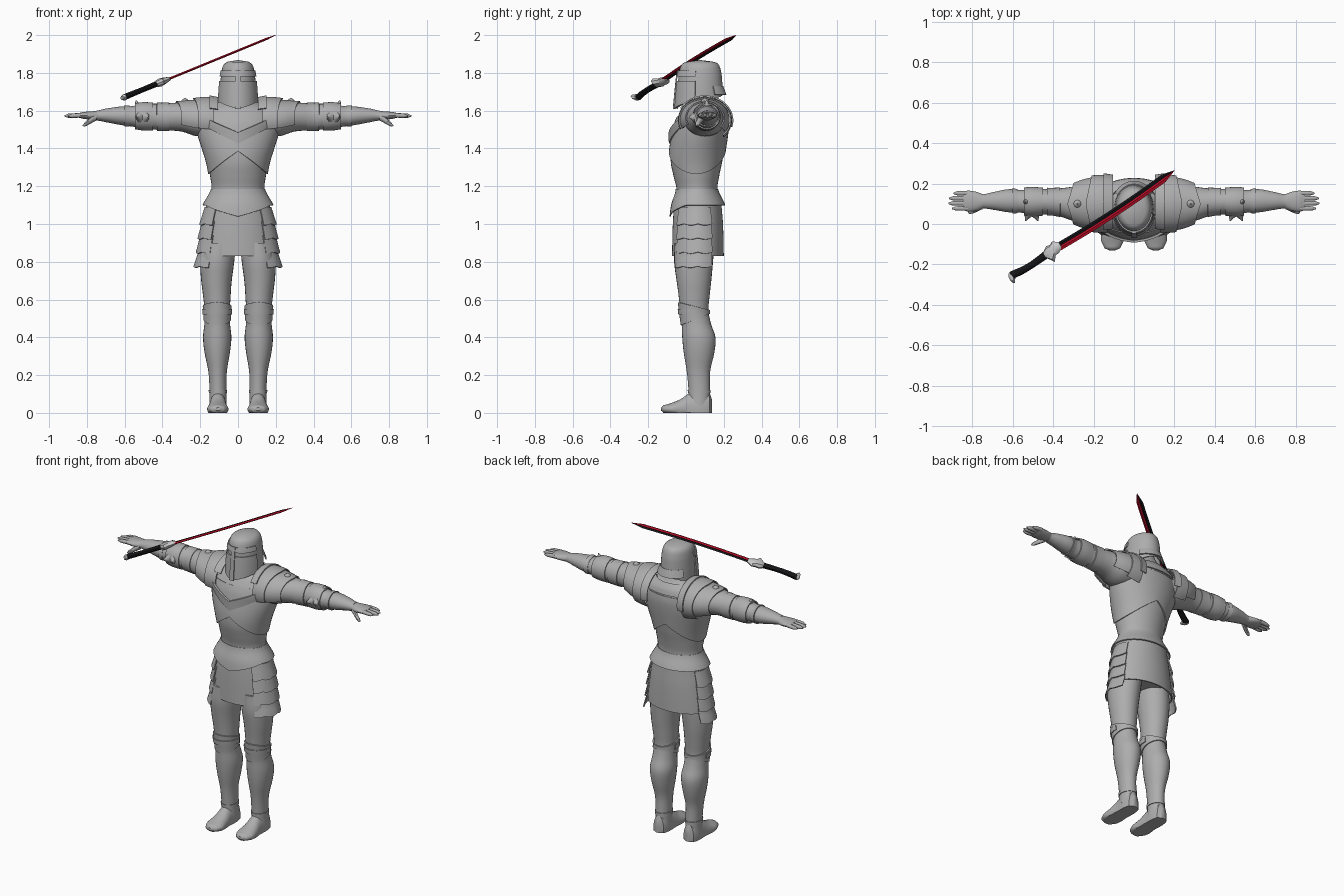
import bpy, bmesh
from math import sin, cos, pi, radians
from mathutils import Vector as V

cube = bpy.data.objects.get("Cube")
if cube:
    bpy.data.objects.remove(cube)


def material(name, r, g, b):
    m = bpy.data.materials.new(name)
    m.use_nodes = True
    m.diffuse_color = (r, g, b, 1)
    m.node_tree.nodes["Principled BSDF"].inputs["Base Color"].default_value = (r, g, b, 1)
    return m


STEEL = material("steel grey", .42, .42, .42)
PALE = material("pale metal", .58, .58, .58)
BLACK = material("black", .008, .008, .01)
RED = material("red", .55, .004, .02)

# Frames: origin, length direction, section directions, sign of the section's zero angle
O, X, Y, Z = V((0, 0, 0)), V((1, 0, 0)), V((0, 1, 0)), V((0, 0, 1))
UP, ARM, FOOT = (O, Z, X, Y, -1), (O, X, Y, Z, 1), (O, Y, X, Z, 1)


def sample(rows, key):
    """Smoothly interpolated section (centre 1, centre 2, radius 1, radius 2) at a key."""
    key = min(max(key, rows[0][0]), rows[-1][0])
    i = 0
    while i < len(rows) - 2 and key > rows[i + 1][0]:
        i += 1
    t = (key - rows[i][0]) / (rows[i + 1][0] - rows[i][0])
    p, a, b, q = rows[max(i - 1, 0)], rows[i], rows[i + 1], rows[min(i + 2, len(rows) - 1)]
    return [.5 * (2 * a[k] + (b[k] - p[k]) * t + (2 * p[k] - 5 * a[k] + 4 * b[k] - q[k]) * t * t
                  + (3 * a[k] - p[k] - 3 * b[k] + q[k]) * t ** 3) for k in range(1, 5)]


def surf(rows, frame, a, key, off=0):
    o, d, w, n, k = frame
    c1, c2, r1, r2 = sample(rows, key)
    return (o + d * key + w * (c1 + (max(r1, 0) + off) * sin(a))
            + n * (c2 + k * (max(r2, 0) + off) * cos(a)))


def sheet(name, f, nu, nv, mat, thick=0, cap=False, side=1, floor=False):
    bm = bmesh.new()
    grid = []
    for j in range(nv + 1):
        row = []
        for i in range(nu + 1):
            p = f(i / nu, j / nv)
            p.x *= side
            if floor:
                p.z = max(p.z, 0)
            row.append(bm.verts.new(p))
        grid.append(row)
    for j in range(nv):
        for i in range(nu):
            bm.faces.new((grid[j][i], grid[j][i + 1], grid[j + 1][i + 1], grid[j + 1][i]))
    bmesh.ops.remove_doubles(bm, verts=bm.verts[:], dist=.0002)
    if cap:
        bmesh.ops.holes_fill(bm, edges=[e for e in bm.edges if e.is_boundary], sides=0)
    bmesh.ops.recalc_face_normals(bm, faces=bm.faces[:])
    if thick:
        bmesh.ops.solidify(bm, geom=bm.faces[:], thickness=thick)
        bmesh.ops.recalc_face_normals(bm, faces=bm.faces[:])
    me = bpy.data.meshes.new(name)
    bm.to_mesh(me)
    bm.free()
    me.materials.append(mat)
    me.shade_smooth()
    me.set_sharp_from_angle(angle=radians(40))
    ob = bpy.data.objects.new(name, me)
    bpy.context.scene.collection.objects.link(ob)
    return ob


def loft(name, rows, frame=UP, mat=STEEL, side=1, nu=28, step=4, floor=False):
    def f(u, v):
        t = v * (len(rows) - 1)
        i = min(int(t), len(rows) - 2)
        key = rows[i][0] + (rows[i + 1][0] - rows[i][0]) * (t - i)
        return surf(rows, frame, 2 * pi * u, key)
    return sheet(name, f, nu, step * (len(rows) - 1), mat, 0, True, side, floor)


def plate(name, rows, a0, a1, lo, hi, off0, off1, frame=UP, side=1, thick=.007, nu=32, nv=8):
    """Armour plate lying over a lofted section, from edge lo(angle) to edge hi(angle)."""
    def edge(e, a):
        return e(a) if callable(e) else e

    def f(u, v):
        a = a0 + (a1 - a0) * u
        key = edge(lo, a) * (1 - v) + edge(hi, a) * v
        return surf(rows, frame, radians(a), key, off0 + (off1 - off0) * v)
    return sheet(name, f, nu, nv, STEEL, thick, False, side)


# Torso and neck
TORSO = [(.86, 0, .05, .165, .11), (1, 0, .06, .172, .12), (1.1, 0, .06, .162, .122),
         (1.18, 0, .058, .14, .108), (1.25, 0, .055, .147, .12), (1.32, 0, .055, .16, .135),
         (1.4, 0, .062, .185, .142), (1.48, 0, .075, .21, .142), (1.55, 0, .085, .215, .137),
         (1.61, 0, .095, .18, .112), (1.65, 0, .1, .1, .078), (1.72, 0, .09, .06, .06)]
loft("torso", TORSO, nu=40)
plate("chest_plate", TORSO, -180, 180, lambda a: 1.385 - .12 * abs(sin(radians(a))), 1.57,
      .009, .005, nu=48)
plate("collar_band", TORSO, -88, 88, lambda a: 1.425 + .17 * abs(a) / 88,
      lambda a: 1.485 + .15 * abs(a) / 88, .014, .026, thick=.012, nu=40)
plate("back_collar", TORSO, 110, 250, 1.58, 1.645, .01, .012)
plate("waist_guard", TORSO, -180, 180, lambda a: 1.1 - .06 * max(0, 1 - abs(a) / 65), 1.185,
      .026, .004, nu=48)

# Skirt with layered side plates
SKIRT = [(.76, 0, .06, .217, .137), (.83, 0, .063, .205, .137), (1, 0, .063, .185, .133),
         (1.12, 0, .062, .166, .125)]
plate("skirt", SKIRT, -180, 180, .83, 1.12, 0, 0, nu=48)
for side, tag in ((1, "left"), (-1, "right")):
    for i in range(4):
        z = 1.09 - .075 * i
        plate(f"{tag}_hip_plate_{i + 1}", SKIRT, 42, 120,
              lambda a: z - .088 - .008 * abs(sin(radians(a * 6))), z, .02, .007, side=side)

# Helmet: bucket with pointed face, visor and eye slit
HELM = [(1.6, 0, .075, .098, .125), (1.7, 0, .075, .096, .12), (1.79, 0, .075, .09, .114),
        (1.835, 0, .075, .081, .103), (1.858, 0, .075, .06, .08), (1.868, 0, .075, 0, 0)]


def helm_bottom(a):
    return 1.608 + .035 * min(abs(a) / 60, 1) + .045 * max(0, (abs(a) - 90) / 90)


plate("helmet", HELM, -180, 180, helm_bottom, 1.868, 0, 0, nu=48, nv=24, thick=.005)
plate("helmet_face", HELM, -78, 78, helm_bottom, 1.758, .012, .009)
plate("helmet_brow", HELM, -78, 78, 1.782, 1.812, .009, .007, nv=3)
plate("helmet_nose_ridge", HELM, -7, 7, 1.61, 1.815, .02, .012, nu=4)
plate("helmet_neck_guard", HELM, 125, 235, 1.685, 1.73, .018, .004)

# Limb sections
LEG = [(.04, .106, .07, .046, .056), (.12, .106, .07, .045, .057), (.22, .108, .066, .049, .062),
       (.32, .11, .069, .067, .081), (.4, .11, .068, .075, .088), (.47, .11, .055, .068, .078),
       (.54, .11, .044, .067, .075), (.62, .112, .043, .073, .082), (.7, .114, .042, .081, .092),
       (.8, .11, .04, .09, .103), (.9, .1, .045, .088, .105)]
SHOE = [(-.132, .107, .02, .012, .008), (-.12, .107, .02, .038, .02), (-.08, .107, .02, .056, .032),
        (-.03, .107, .02, .052, .052), (.02, .106, .02, .046, .085), (.08, .106, .02, .046, .095),
        (.125, .106, .02, .036, .085), (.138, .106, .02, .012, .05)]
LIMB = [(.1, .1, 1.55, .1, .085), (.22, .1, 1.555, .11, .09), (.3, .1, 1.567, .085, .077),
        (.4, .11, 1.567, .064, .07), (.5, .11, 1.57, .064, .066), (.56, .112, 1.57, .056, .054),
        (.62, .115, 1.573, .057, .049), (.7, .114, 1.575, .043, .036), (.75, .112, 1.574, .034, .026)]
SHOULDER = [(.1, .1, 1.545, .132, .115), (.17, .1, 1.55, .132, .113), (.24, .1, 1.555, .122, .1),
            (.33, .1, 1.566, .092, .083)]
PALM = [(.74, .112, 1.574, .034, .025), (.78, .112, 1.574, .047, .022),
        (.82, .113, 1.575, .052, .018), (.845, .114, 1.575, .046, .012)]

for side, tag in ((1, "left"), (-1, "right")):
    # Leg, knee and shoe
    loft(tag + "_leg", LEG, side=side)
    loft(tag + "_shoe", SHOE, FOOT, side=side, floor=True)
    plate(tag + "_knee_guard", LEG, -180, 180, lambda a: .495 - .03 * cos(radians(a)),
          lambda a: .565 + .02 * cos(radians(a)), .006, .008, side=side)
    plate(tag + "_knee_rim", LEG, -100, 100, .52, .55, .012, .012, side=side, nv=3)
    plate(tag + "_ankle_band", LEG, -180, 180, .105, .122, .004, .004, side=side, nv=2)
    # Arm and shoulder plates
    loft(tag + "_arm", LIMB, ARM, side=side)
    plate(tag + "_shoulder_outer", SHOULDER, -115, 125, .2,
          lambda a: .33 - .03 * abs(sin(radians(a))), .002, .002, ARM, side)
    plate(tag + "_shoulder_inner", SHOULDER, -112, 135, .13,
          lambda a: .24 - .03 * abs(sin(radians(a))), .01, .012, ARM, side)
    plate(tag + "_shoulder_strap", SHOULDER, -60, 105, .105, .15, .012, .018, ARM, side, nv=3)
    loft(tag + "_shoulder_stud", [(1.62, .28, .1, .021, .021), (1.655, .28, .1, .018, .018),
                                  (1.668, .28, .1, .003, .003)], side=side, nu=16)
    plate(tag + "_upper_arm_band", LIMB, -180, 180, .365, .43, .004, .006, ARM, side)
    plate(tag + "_elbow_guard", LIMB, -180, 180, .45, .545, .006, .012, ARM, side)
    for k, x in enumerate((.475, .535)):
        loft(f"{tag}_elbow_point_{k + 1}", [(.015, x, 1.565, .003, .003),
             (.065, .505, 1.568, .038, .045)], FOOT, side=side, nu=12)
    loft(tag + "_elbow_spike", [(1.6, .515, .11, .035, .035), (1.655, .54, .11, .003, .004)],
         side=side, nu=12)
    plate(tag + "_cuff", LIMB, -180, 180, .575, .6, .003, .006, ARM, side, nv=3)
    # Hand
    loft(tag + "_palm", PALM, ARM, side=side, nu=20)
    for k, tip in enumerate((.9, .918, .915, .893)):
        y = .077 + .025 * k
        loft(f"{tag}_finger_{k + 1}", [(.82, y, 1.576, .012, .012), (tip - .02, y, 1.573, .011, .011),
             (tip, y, 1.572, .004, .004)], ARM, side=side, nu=10)
    loft(tag + "_thumb", [(.75, .088, 1.565, .016, .018), (.785, .07, 1.545, .014, .016),
         (.812, .06, 1.527, .011, .011), (.822, .058, 1.522, .003, .003)], ARM, side=side, nu=10)

# Floating curved sword, in its own slanted frame
HILT = V((-.41, -.135, 1.75))
along = V((.2, .265, 2)) - HILT
length = along.length
along.normalize()
wide = V((.57, -1, .23))
wide = (wide - along * wide.dot(along)).normalized()
SWORD = (HILT, along, wide, along.cross(wide), 1)


def blade(shift, half):
    steps = [.05 + (length - .12) * i / 8 for i in range(9)]
    rows = [(s, shift + .012 * sin(pi * s / length), half, .006) for s in steps]
    return [(s, c, 0, r, t) for s, c, r, t in rows] + [(length, 0, 0, .001, .001)]


loft("blade_edge", blade(.009, .012), SWORD, RED, nu=4, step=1)
loft("blade_spine", blade(-.01, .011), SWORD, BLACK, nu=4, step=1)
loft("sword_guard", [(-.035, 0, 0, .02, .016), (-.01, .01, 0, .045, .022), (.01, 0, 0, .03, .02),
                     (.03, -.005, 0, .034, .018), (.06, 0, 0, .016, .01)], SWORD, PALE, nu=8, step=1)
loft("sword_grip", [(-.24, -.008, 0, .02, .016), (-.19, 0, 0, .019, .015), (-.12, .004, 0, .017, .014),
                    (-.03, 0, 0, .02, .015)], SWORD, BLACK, nu=10, step=2)
loft("sword_pommel", [(-.258, .004, 0, .02, .01), (-.248, .004, 0, .03, .017),
                      (-.236, -.004, 0, .022, .017)], SWORD, PALE, nu=8, step=1)
